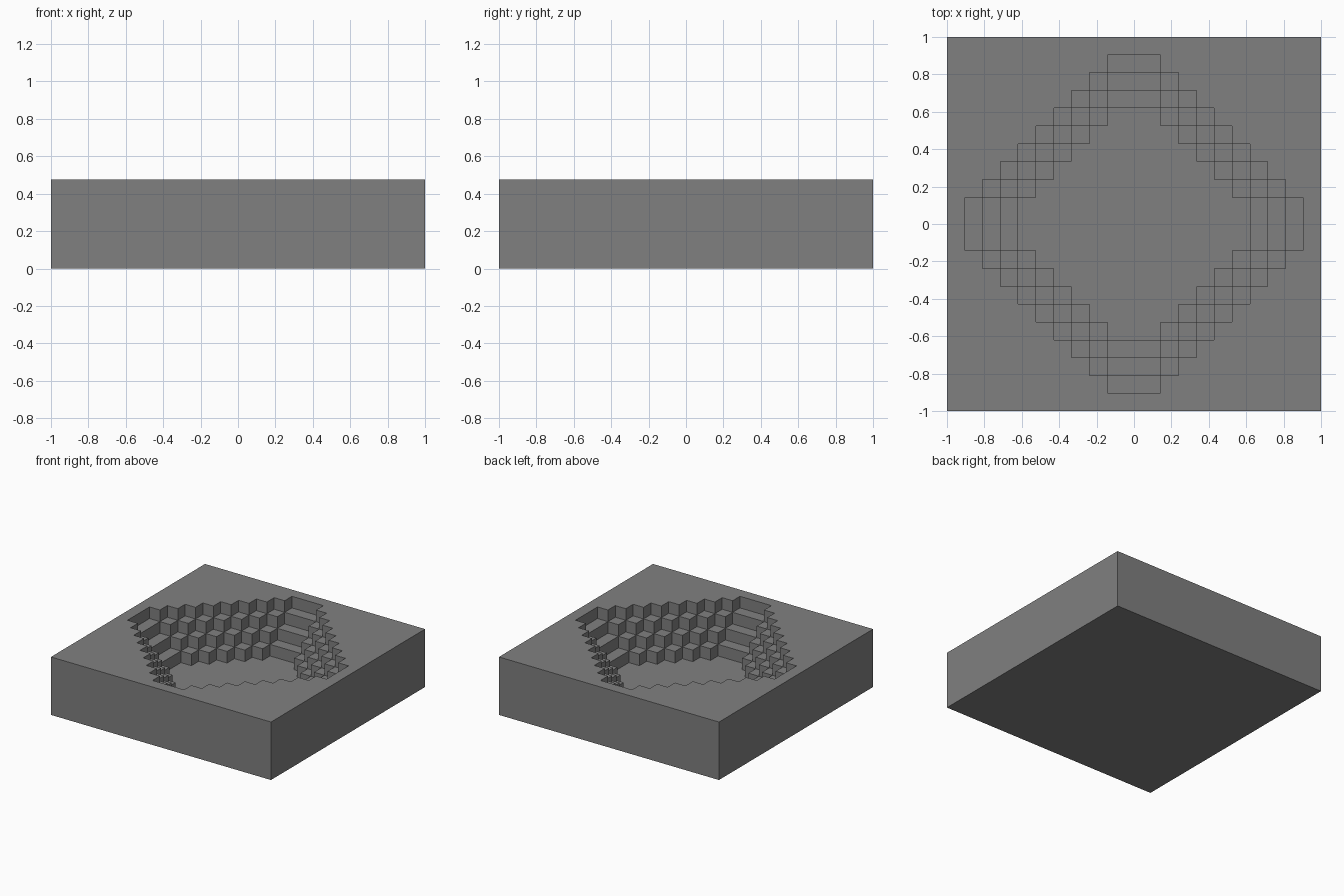
import bpy
import bmesh
from mathutils import Vector

cube = bpy.data.objects.get("Cube")
if cube:
    bpy.data.objects.remove(cube, do_unlink=True)

HALF = 10                       # cells on each side of the centre cell
LAYERS = 5                      # block height in cells
CELL = 2 / (2 * HALF + 1)


def column_height(i, j):
    """Cells stacked at (i, j): a stepped diamond basin sunk in the block."""
    depth = min(HALF + 1 - abs(i) - abs(j), HALF - max(abs(i), abs(j)))
    return LAYERS - max(0, min(depth, LAYERS - 1))


def is_solid(i, j, k):
    inside = abs(i) <= HALF and abs(j) <= HALF and k >= 0
    return inside and k < column_height(i, j)


def add_cell_face(bm, centre, normal):
    u = Vector((normal.y, normal.z, normal.x))
    v = normal.cross(u)
    middle = centre + normal / 2
    corners = [middle + (a * u + b * v) / 2
               for a, b in ((-1, -1), (1, -1), (1, 1), (-1, 1))]
    bm.faces.new([bm.verts.new(c * CELL) for c in corners])


# Stone block with the stepped basin, exposed faces only
bm = bmesh.new()
directions = [Vector([s if axis == n else 0 for n in range(3)])
              for axis in range(3) for s in (-1, 1)]
cells = range(-HALF, HALF + 1)
for i in cells:
    for j in cells:
        for k in range(column_height(i, j)):
            for d in directions:
                if not is_solid(i + int(d.x), j + int(d.y), k + int(d.z)):
                    add_cell_face(bm, Vector((i, j, k + 0.5)), d)
bmesh.ops.remove_doubles(bm, verts=bm.verts, dist=CELL / 100)
bmesh.ops.recalc_face_normals(bm, faces=bm.faces)

mesh = bpy.data.meshes.new("stepped_basin_block")
bm.to_mesh(mesh)
bm.free()
block = bpy.data.objects.new("stepped_basin_block", mesh)
bpy.context.collection.objects.link(block)

# Plain grey finish
grey = bpy.data.materials.new("stone_grey")
grey.use_nodes = True
colour = (0.216, 0.216, 0.216, 1)
grey.diffuse_color = colour
grey.node_tree.nodes["Principled BSDF"].inputs["Base Color"].default_value = colour
mesh.materials.append(grey)
